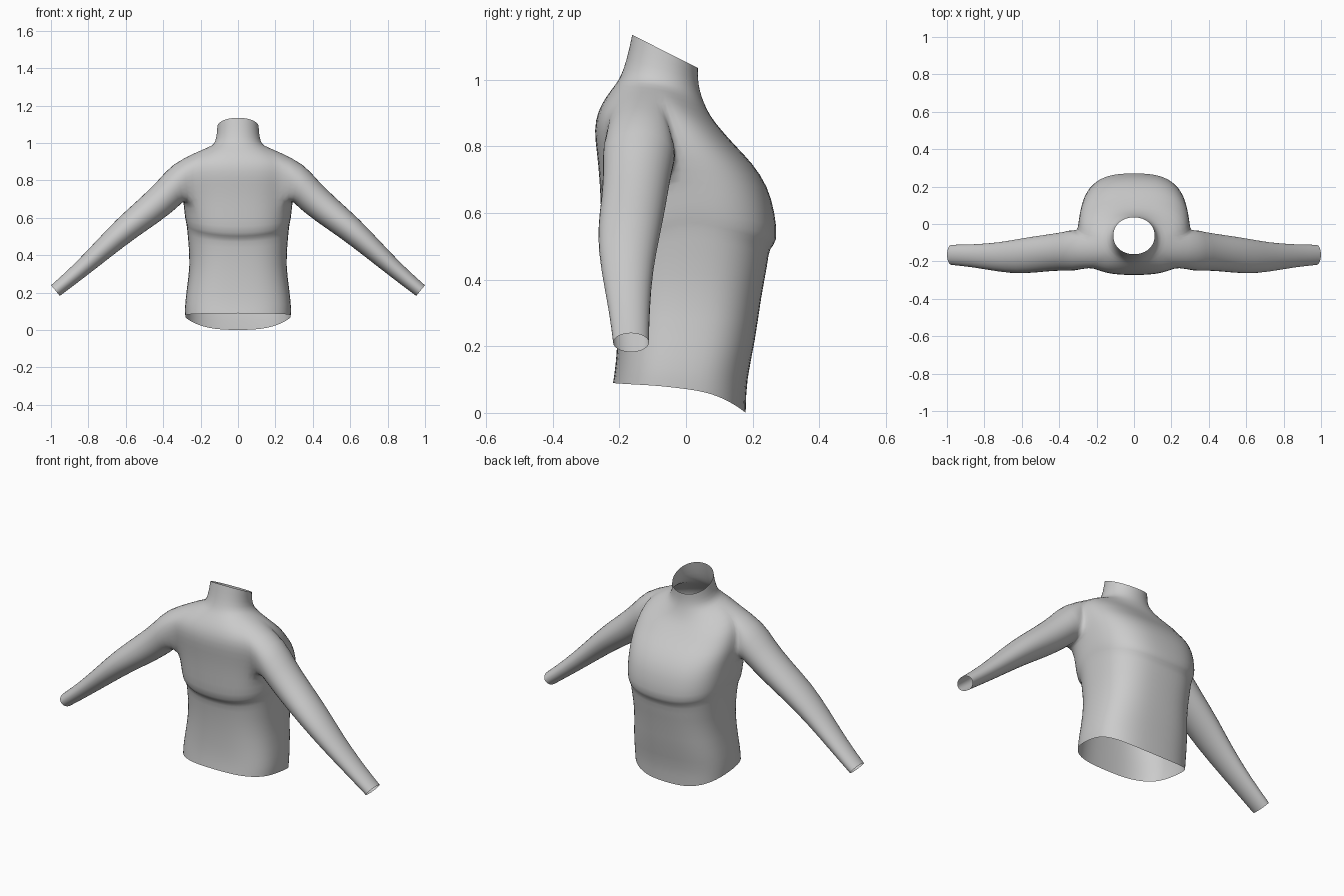
import bpy, bmesh
from math import sin, cos, pi, copysign

cube = bpy.data.objects.get("Cube")
if cube:
    bpy.data.objects.remove(cube)

# Torso rings: z at -y, z at +y, half width, y min, y max, side lift
TORSO = [
    (.09, .00, .283, -.22, .18, -.01),
    (.14, .10, .286, -.212, .182, 0),
    (.22, .21, .276, -.206, .208, 0),
    (.35, .35, .256, -.206, .226, 0),
    (.45, .45, .268, -.215, .247, .04),
    (.495, .495, .275, -.22, .25, .075),
    (.505, .51, .28, -.252, .278, .075),
    (.60, .60, .288, -.256, .268, .03),
    (.70, .68, .292, -.26, .247, 0),
    (.78, .75, .30, -.268, .20, 0),
    (.85, .80, .30, -.277, .15, 0),
    (.905, .85, .285, -.266, .105, .02),
    (.95, .89, .235, -.24, .073, .03),
    (.985, .93, .165, -.212, .054, .015),
    (1.01, .965, .128, -.196, .042, 0),
    (1.06, 1.0, .115, -.178, .036, 0),
    (1.135, 1.035, .111, -.162, .036, 0),
]
# Arm rings: upper x, z, lower x, z, centre y, half depth
ARM = [
    (.355, .89, .295, .685, -.14, .115),
    (.42, .807, .315, .66, -.145, .105),
    (.53, .70, .41, .583, -.155, .10),
    (.65, .595, .55, .49, -.172, .098),
    (.76, .475, .68, .39, -.178, .08),
    (.89, .338, .83, .273, -.17, .062),
    (1.0, .24, .952, .182, -.165, .055),
]
COLS = 16                      # faces around half the torso
C0, C1, R0, R1 = 4, 8, 8, 12   # armhole block of columns and rows


def spow(v, p):
    return copysign(abs(v) ** p, v)


bm = bmesh.new()

# Half torso from stacked rounded-box rings
grid = []
for i, (zb, zf, hw, y0, y1, lift) in enumerate(TORSO):
    p = 2 / (2.7 if i < 12 else 2.1)
    ring = []
    for j in range(COLS + 1):
        a = -pi / 2 + pi * j / COLS
        x = hw * spow(cos(a), p) if 0 < j < COLS else 0
        s = spow(sin(a), p)
        y = (y0 + y1) / 2 + (y1 - y0) / 2 * s
        t = (s + 1) / 2
        if i == 0:
            t = t ** 4         # hem dips sharply at one end
        z = zb + (zf - zb) * t + lift * (1 - abs(s)) ** 0.7
        ring.append(bm.verts.new((x, y, z)))
    grid.append(ring)
for i in range(len(grid) - 1):
    for j in range(COLS):
        if R0 <= i < R1 and C0 <= j < C1:
            continue
        bm.faces.new((grid[i][j], grid[i][j + 1], grid[i + 1][j + 1], grid[i + 1][j]))

# Armhole border, starting at the middle of its top edge
mid = (C0 + C1) // 2
path = [(R1, c) for c in range(mid, C1)]
path += [(r, C1) for r in range(R1, R0, -1)]
path += [(R0, c) for c in range(C1, C0, -1)]
path += [(r, C0) for r in range(R0, R1)]
path += [(R1, c) for c in range(C0, mid)]
prev = [grid[r][c] for r, c in path]
n = len(prev)

# Sleeve grown from the armhole to the open wrist
for ux, uz, lx, lz, cy, ry in ARM:
    ring = []
    for k in range(n):
        a = 2 * pi * k / n
        w = (1 + cos(a)) / 2
        ring.append(bm.verts.new((lx + (ux - lx) * w, cy + ry * sin(a), lz + (uz - lz) * w)))
    for k in range(n):
        m = (k + 1) % n
        bm.faces.new((prev[k], prev[m], ring[m], ring[k]))
    prev = ring

# Soften the shoulder joint
joint = [grid[r][c] for r, c in path]
bmesh.ops.smooth_vert(bm, verts=joint, factor=0.5, use_axis_x=True, use_axis_y=True, use_axis_z=True)
bmesh.ops.recalc_face_normals(bm, faces=bm.faces)

mesh = bpy.data.meshes.new("torso_with_arms")
bm.to_mesh(mesh)
bm.free()
body = bpy.data.objects.new("torso_with_arms", mesh)
bpy.context.collection.objects.link(body)

# Mirror the half, then round it
mirror = body.modifiers.new("mirror", 'MIRROR')
mirror.use_clip = True
sub = body.modifiers.new("rounding", 'SUBSURF')
sub.levels = sub.render_levels = 1

# Plain grey material
grey = bpy.data.materials.new("plain_grey")
grey.use_nodes = True
colour = (.6, .6, .6, 1)
grey.diffuse_color = colour
grey.node_tree.nodes["Principled BSDF"].inputs["Base Color"].default_value = colour
mesh.materials.append(grey)
for poly in mesh.polygons:
    poly.use_smooth = True
